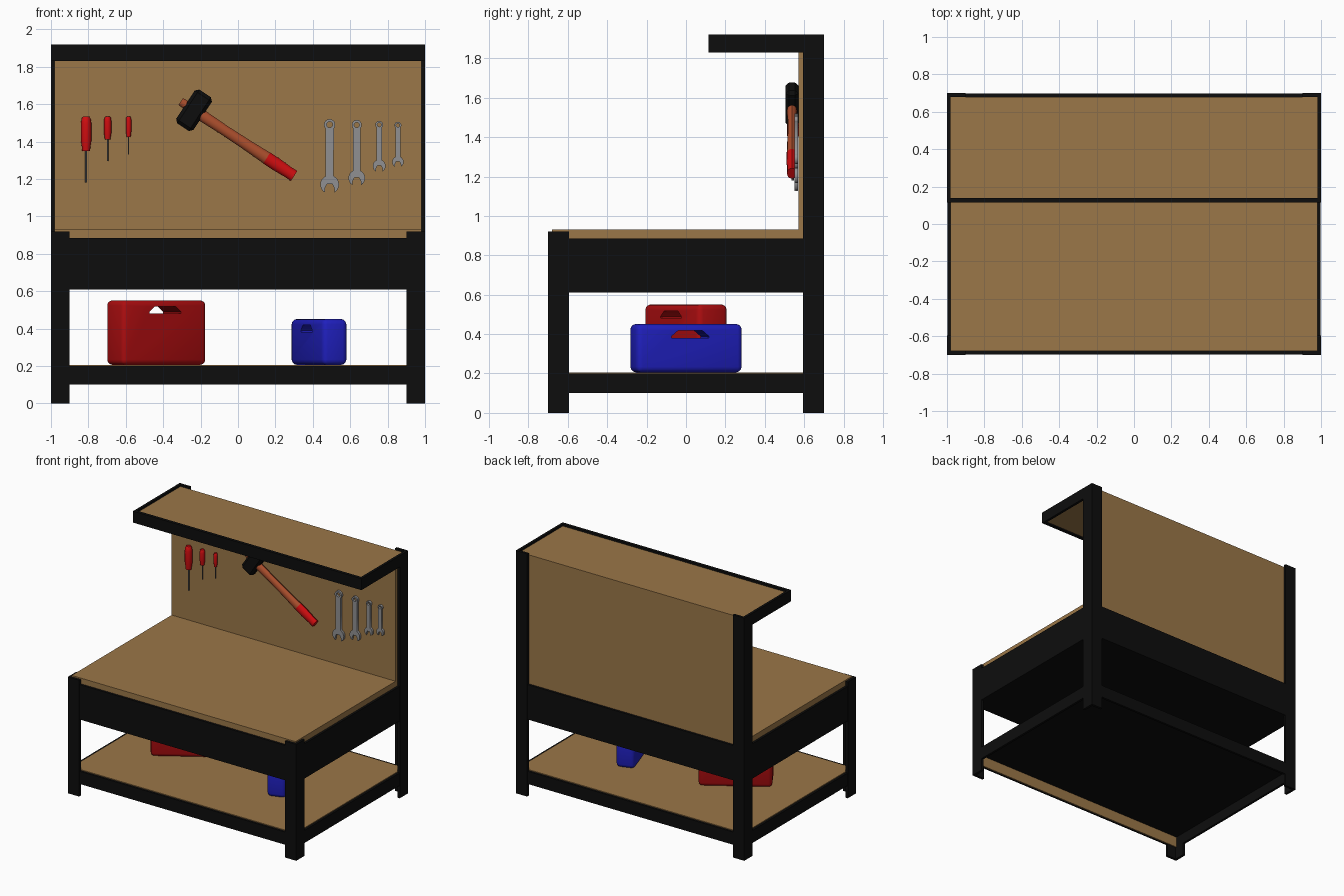
import bpy, bmesh, math

if "Cube" in bpy.data.objects:
    bpy.data.objects.remove(bpy.data.objects["Cube"])

def material(name, r, g, b):
    m = bpy.data.materials.new(name)
    m.diffuse_color = (r, g, b, 1)
    m.use_nodes = True
    m.node_tree.nodes["Principled BSDF"].inputs["Base Color"].default_value = m.diffuse_color
    return m

BLACK = material("black_steel", .004, .004, .004)
WOOD = material("wood_board", .328, .184, .065)
RED = material("tool_red", .62, .004, .005)
BOX_RED = material("toolbox_red", .42, .004, .005)
BLUE = material("toolbox_blue", .014, .014, .52)
GREY = material("wrench_grey", .28, .28, .29)
STEEL = material("shaft_steel", .16, .16, .17)
HANDLE = material("handle_brown", .40, .075, .025)

def finish(name, bm, mat):
    bmesh.ops.recalc_face_normals(bm, faces=bm.faces)
    me = bpy.data.meshes.new(name)
    bm.to_mesh(me)
    bm.free()
    ob = bpy.data.objects.new(name, me)
    bpy.context.collection.objects.link(ob)
    me.materials.append(mat)
    return ob

def smooth(ob, angle=35):
    bpy.ops.object.select_all(action='DESELECT')
    ob.select_set(True)
    bpy.context.view_layer.objects.active = ob
    bpy.ops.object.shade_smooth_by_angle(angle=math.radians(angle))

def box(name, x0, x1, y0, y1, z0, z1, mat, bevel=0, seg=1):
    bm = bmesh.new()
    bmesh.ops.create_cube(bm, size=1)
    for v in bm.verts:
        v.co = (x0 if v.co.x < 0 else x1, y0 if v.co.y < 0 else y1, z0 if v.co.z < 0 else z1)
    if bevel:
        bmesh.ops.bevel(bm, geom=bm.edges[:], offset=bevel, segments=seg,
                        profile=.5, affect='EDGES')
    return finish(name, bm, mat)

def prism(name, pts, y0, y1, mat):
    """Profile in x, z pushed along y."""
    bm = bmesh.new()
    f = bm.faces.new([bm.verts.new((x, y0, z)) for x, z in pts])
    r = bmesh.ops.extrude_face_region(bm, geom=[f])
    for v in r["geom"]:
        if isinstance(v, bmesh.types.BMVert):
            v.co.y = y1
    return finish(name, bm, mat)

def lathe(name, profile, mat, n=12, flat=1):
    """Closed turned shape along z from (radius, z) pairs."""
    bm = bmesh.new()
    rings = []
    for r, z in profile:
        rings.append([bm.verts.new((r * math.cos(2 * math.pi * i / n),
                                    flat * r * math.sin(2 * math.pi * i / n), z)) for i in range(n)])
    for a, b in zip(rings, rings[1:]):
        for i in range(n):
            bm.faces.new((a[i], a[(i + 1) % n], b[(i + 1) % n], b[i]))
    bm.faces.new(rings[0])
    bm.faces.new(rings[-1])
    ob = finish(name, bm, mat)
    smooth(ob)
    return ob

# Angle-iron legs: short in front, tall at the back
def leg(name, sx, sy, top):
    def span(s, outer, inner):
        return sorted((s * outer, s * inner))
    box(name + "_face", *span(sx, 1, .9), *span(sy, .7, .68), 0, top, BLACK)
    box(name + "_side", *span(sx, 1, .98), *span(sy, .7, .595), 0, top, BLACK)

for sx, side in ((-1, "left"), (1, "right")):
    leg("front_leg_" + side, sx, -1, .92)
    leg("back_post_" + side, sx, 1, 1.92)

# Apron under the worktop, worktop and back panel
box("apron", -.998, .998, -.698, .698, .61, .885, BLACK)
box("worktop", -.98, .98, -.68, .57, .88, .93, WOOD)
box("back_panel", -.98, .98, .57, .68, .88, 1.905, WOOD)

# Lower shelf with rails around it
for s, fb, lr in ((-1, "front", "left"), (1, "back", "right")):
    y0, y1 = sorted((s * .698, s * .68))
    box("lower_rail_" + fb, -.998, .998, y0, y1, .1, .2, BLACK)
    x0, x1 = sorted((s * .998, s * .98))
    box("lower_rail_" + lr, x0, x1, -.68, .68, .1, .2, BLACK)
box("lower_shelf", -.98, .98, -.68, .68, .192, .206, WOOD)
box("lower_shelf_underside", -.98, .98, -.68, .68, .185, .192, BLACK)
box("lower_shelf_lip", -.98, .98, -.68, -.672, .1, .19, WOOD)

# Top shelf with its rails
box("top_shelf", -.98, .98, .14, .57, 1.84, 1.905, WOOD)
box("top_rail_front", -1, 1, .115, .14, 1.83, 1.92, BLACK)
for s, lr in ((-1, "left"), (1, "right")):
    x0, x1 = sorted((s * 1, s * .98))
    box("top_rail_" + lr, x0, x1, .14, .6, 1.83, 1.92, BLACK)

# Toolboxes with a grip slot through the upper part
def toolbox(name, x, w, d, h, turn, mat):
    ob = box(name, -w / 2, w / 2, -d / 2, d / 2, 0, h, mat, .028, 3)
    zs = h - .07
    slot = prism(name + "_slot_cutter", [(-.1, zs), (.1, zs), (.1, zs + .008), (.065, zs + .037),
                                         (-.065, zs + .037), (-.1, zs + .008)], -.3, .3, mat)
    for o in (ob, slot):
        o.location = (x, 0, .206)
        o.rotation_euler.z = math.radians(turn)
    bpy.context.view_layer.update()
    m = ob.modifiers.new("slot", 'BOOLEAN')
    m.operation, m.object, m.solver = 'DIFFERENCE', slot, 'EXACT'
    dg = bpy.context.evaluated_depsgraph_get()
    me = bpy.data.meshes.new_from_object(ob.evaluated_get(dg))
    ob.modifiers.clear()
    ob.data = me
    bpy.data.objects.remove(slot)
    smooth(ob, 40)

toolbox("red_toolbox", -.437, .53, .18, .345, 32, BOX_RED)
toolbox("blue_toolbox", .433, .565, .14, .245, -72, BLUE)

# Screwdrivers
for i, (x, r, tip, low) in enumerate(((-.812, .028, 1.18, 1.35), (-.697, .02, 1.295, 1.41),
                                      (-.585, .015, 1.33, 1.425))):
    top = 1.533
    h = top - low
    grip = lathe(f"screwdriver_grip_{i + 1}",
                 [(r * .75, low), (r * .8, low + .1 * h), (r, low + .3 * h), (r, low + .8 * h),
                  (r * .85, low + .95 * h), (r * .6, top)], RED)
    shaft = lathe(f"screwdriver_shaft_{i + 1}", [(r * .2, tip), (r * .2, low + .01)], STEEL, 8)
    grip.location = shaft.location = (x, .57 - r, 0)

# Sledge hammer: local z runs down the handle
turn = math.atan2(.836, -.549)
hammer = [
    box("hammer_head", -.108, .108, -.0325, .0325, -.055, .055, BLACK, .018),
    lathe("hammer_handle", [(.022, -.085), (.026, 0), (.031, .06), (.028, .2), (.03, .35),
                            (.034, .467)], HANDLE, 12, .8),
    lathe("hammer_grip", [(.035, .465), (.035, .53), (.031, .6), (.032, .64)], RED, 12, .8),
]
for o in hammer:
    o.location = (-.235, .538, 1.567)
    o.rotation_euler.y = turn

# Combination wrenches: outline and ring hole as a filled 2D curve
def arc(cy, r, a0, a1, n):
    return [(r * math.cos(math.radians(a0 + (a1 - a0) * i / n)),
             cy + r * math.sin(math.radians(a0 + (a1 - a0) * i / n))) for i in range(n + 1)]

outline = (arc(.925, .075, -43, 223, 16) + arc(.125, .125, 116, 238, 8)
           + [(-.06, .085), (-.035, .135), (.035, .135), (.06, .085)] + arc(.125, .125, 302, 424, 8))
hole = arc(.925, .04, 0, 330, 11)
for i, (x, z0, z1) in enumerate(((.49, 1.12, 1.52), (.635, 1.16, 1.515),
                                 (.755, 1.235, 1.51), (.855, 1.26, 1.505))):
    cu = bpy.data.curves.new("wrench", 'CURVE')
    cu.dimensions, cu.fill_mode, cu.extrude = '2D', 'BOTH', .009
    s = z1 - z0
    for pts in (outline, hole):
        sp = cu.splines.new('POLY')
        sp.points.add(len(pts) - 1)
        for p, (px, pz) in zip(sp.points, pts):
            p.co = (px * s, pz * s, 0, 1)
        sp.use_cyclic_u = True
    cu.materials.append(GREY)
    ob = bpy.data.objects.new(f"wrench_{i + 1}", cu)
    bpy.context.collection.objects.link(ob)
    ob.location = (x, .56, z0)
    ob.rotation_euler.x = math.pi / 2
